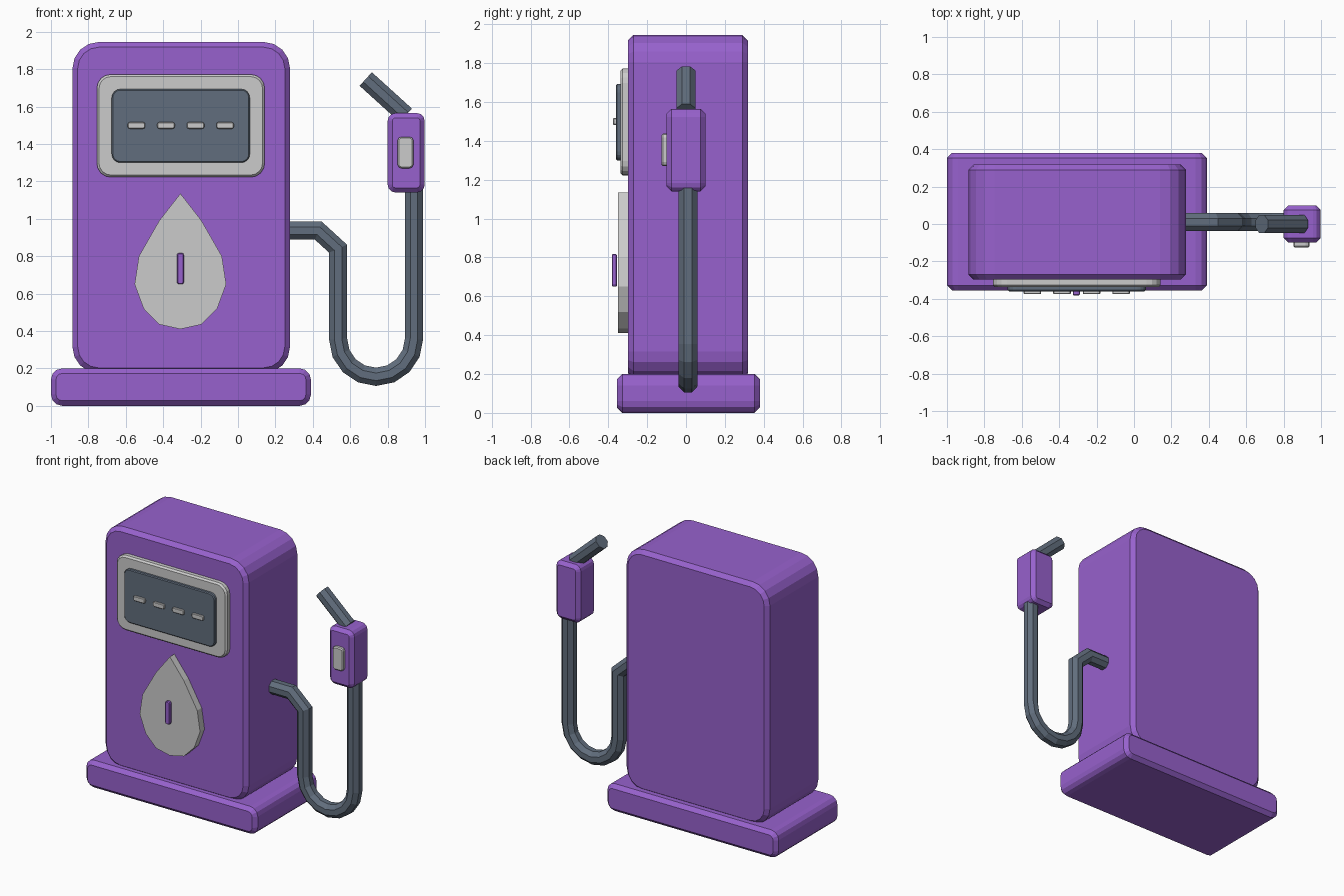
import bpy, bmesh, math
from mathutils import Vector

if "Cube" in bpy.data.objects:
    bpy.data.objects.remove(bpy.data.objects["Cube"])


def material(name, col):
    m = bpy.data.materials.new(name)
    m.diffuse_color = (*col, 1)
    m.use_nodes = True
    m.node_tree.nodes["Principled BSDF"].inputs["Base Color"].default_value = m.diffuse_color
    return m


PURPLE = material("purple", (0.31, 0.12, 0.61))
SLATE = material("slate", (0.12, 0.155, 0.205))


def skin(name, rings, mat=None):
    """Join equal-length vertex rings into a closed, capped, flat-shaded solid."""
    bm = bmesh.new()
    rv = [[bm.verts.new(p) for p in r] for r in rings]
    n = len(rv[0])
    for a, b in zip(rv, rv[1:]):
        for i in range(n):
            j = (i + 1) % n
            bm.faces.new((a[i], a[j], b[j], b[i]))
    bm.faces.new(rv[0][::-1])
    bm.faces.new(rv[-1])
    bmesh.ops.recalc_face_normals(bm, faces=bm.faces)
    me = bpy.data.meshes.new(name)
    bm.to_mesh(me)
    bm.free()
    if mat:
        me.materials.append(mat)
    ob = bpy.data.objects.new(name, me)
    bpy.context.collection.objects.link(ob)
    return ob


def rounded_ring(x0, x1, z0, z1, r, y, seg):
    pts = []
    corners = ((x1 - r, z1 - r), (x0 + r, z1 - r), (x0 + r, z0 + r), (x1 - r, z0 + r))
    for k, (cx, cz) in enumerate(corners):
        for i in range(seg + 1):
            a = math.pi / 2 * (k + i / seg)
            pts.append((cx + r * math.cos(a), y, cz + r * math.sin(a)))
    return pts


def panel(name, x0, x1, y0, y1, z0, z1, r, c, mat=None, seg=4):
    """Box rounded in the front view, with chamfered front and back rims."""
    def ring(y, d):
        return rounded_ring(x0 + d, x1 - d, z0 + d, z1 - d, r - d, y, seg)
    return skin(name, [ring(y0, c), ring(y0 + c, 0), ring(y1 - c, 0), ring(y1, c)], mat)


def tube(name, path, y, r, mat, sides=8):
    """Mitred octagonal tube along an (x, z) path."""
    p = [Vector(q) for q in path]
    rings = []
    for i, q in enumerate(p):
        d0 = (q - p[i - 1]).normalized() if i else (p[1] - q).normalized()
        d1 = (p[i + 1] - q).normalized() if i < len(p) - 1 else d0
        t = (d0 + d1).normalized()
        n = Vector((-t.y, t.x)) / t.dot(d0)
        ring = []
        for k in range(sides):
            a = 2 * math.pi * (k + 0.5) / sides
            o = q + n * r * math.cos(a)
            ring.append((o.x, y + r * math.sin(a), o.y))
        rings.append(ring)
    return skin(name, rings, mat)


# Base and cabinet
panel("base", -1.0, 0.39, -0.355, 0.38, 0.0, 0.2, 0.06, 0.027, PURPLE, 3)
panel("cabinet", -0.885, 0.278, -0.298, 0.318, 0.175, 1.945, 0.14, 0.028, PURPLE)

# Display: frame, screen and four dashes
panel("display_frame", -0.755, 0.143, -0.338, -0.28, 1.222, 1.772, 0.075, 0.012)
panel("display_screen", -0.675, 0.063, -0.36, -0.32, 1.3, 1.693, 0.045, 0.006, SLATE)
for i in range(4):
    cx = -0.543 + i * 0.158
    panel(f"display_dash_{i + 1}", cx - 0.047, cx + 0.047, -0.375, -0.357,
          1.481, 1.517, 0.012, 0.004, None, 2)

# Fuel drop emblem with its slot
half = [(0.113, 0.99), (0.222, 0.80), (0.245, 0.65), (0.197, 0.52), (0.113, 0.435)]
drop = ([(0, 1.135)] + half + [(0, 0.41)] + [(-x, z) for x, z in reversed(half)])
skin("fuel_drop", [[(x - 0.308, y, z) for x, z in drop] for y in (-0.35, -0.285)])
panel("drop_slot", -0.327, -0.289, -0.382, -0.355, 0.65, 0.817, 0.012, 0.005, PURPLE, 2)

# Hose with its U bend
bend = [(0.738 - 0.203 * math.cos(math.pi * i / 8), 0.358 - 0.203 * math.sin(math.pi * i / 8))
        for i in range(9)]
tube("hose", [(0.25, 0.936), (0.43, 0.936), (0.535, 0.84)] + bend + [(0.941, 1.17)],
     0.01, 0.052, SLATE)

# Nozzle: grip, trigger plate and spout
panel("nozzle_grip", 0.8, 0.998, -0.1, 0.1, 1.14, 1.565, 0.042, 0.025, PURPLE, 3)
panel("nozzle_trigger", 0.853, 0.938, -0.125, -0.09, 1.27, 1.438, 0.02, 0.007, None, 2)
tube("nozzle_spout", [(0.897, 1.553), (0.683, 1.747)], 0.0, 0.053, SLATE)
